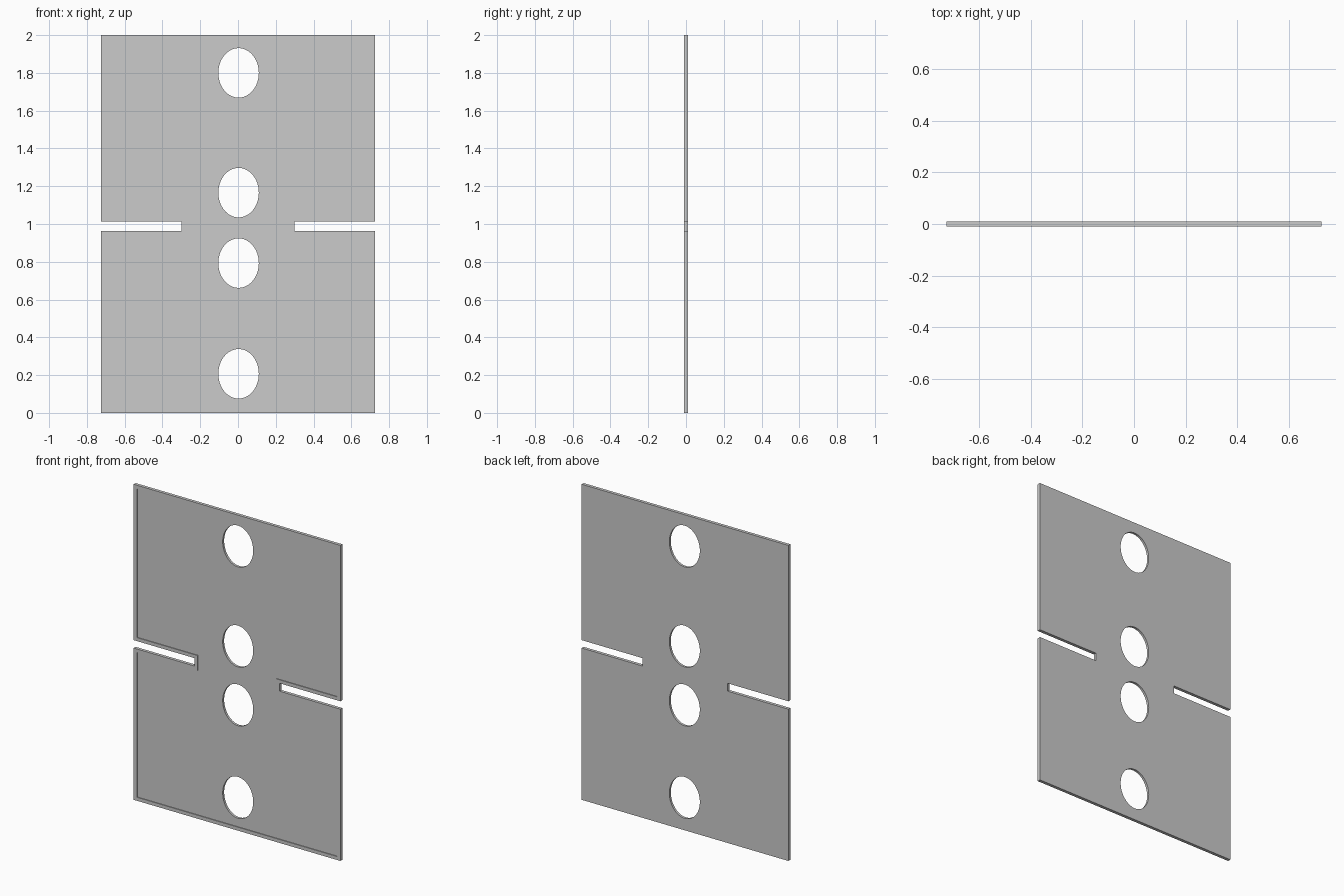
import bpy, bmesh, math

if "Cube" in bpy.data.objects:
    bpy.data.objects.remove(bpy.data.objects["Cube"])

HALF_W, HEIGHT, HALF_T = 0.725, 2.0, 0.01
SLOT_X, SLOT_LO, SLOT_HI = 0.298, 0.962, 1.012
RIM, RECESS = 0.022, 0.005


def outline(d):
    """Slotted plate outline, moved inwards by d."""
    w, s, lo, hi = HALF_W - d, SLOT_X - d, SLOT_LO - d, SLOT_HI + d
    right = [(w, d), (w, lo), (s, lo), (s, hi), (w, hi), (w, HEIGHT - d)]
    return right + [(-x, z) for x, z in reversed(right)]


def ellipse(cz, rx=0.107, rz=0.131, n=64):
    return [(0.003 + rx * math.cos(2 * math.pi * i / n),
             cz + rz * math.sin(2 * math.pi * i / n)) for i in range(n)]


def prism(name, profiles, y0, y1):
    """Extrude x-z profiles along y."""
    bm = bmesh.new()
    for pts in profiles:
        face = bm.faces.new([bm.verts.new((x, y0, z)) for x, z in pts])
        ext = bmesh.ops.extrude_face_region(bm, geom=[face])
        verts = [v for v in ext["geom"] if isinstance(v, bmesh.types.BMVert)]
        bmesh.ops.translate(bm, verts=verts, vec=(0, y1 - y0, 0))
    bmesh.ops.recalc_face_normals(bm, faces=bm.faces[:])
    mesh = bpy.data.meshes.new(name)
    bm.to_mesh(mesh)
    bm.free()
    ob = bpy.data.objects.new(name, mesh)
    bpy.context.collection.objects.link(ob)
    return ob


# Plate with side slots
plate = prism("slotted_plate", [outline(0)], -HALF_T, HALF_T)

# Shallow front recess that leaves a rim, then the four oval holes
cutters = [
    prism("recess_cutter", [outline(RIM)], -0.1, -HALF_T + RECESS),
    prism("hole_cutter", [ellipse(z) for z in (0.207, 0.793, 1.166, 1.80)], -0.2, 0.2),
]
bpy.context.view_layer.objects.active = plate
plate.select_set(True)
for cutter in cutters:
    mod = plate.modifiers.new("cut", "BOOLEAN")
    mod.operation = "DIFFERENCE"
    mod.solver = "EXACT"
    mod.object = cutter
    bpy.ops.object.modifier_apply(modifier=mod.name)
    bpy.data.objects.remove(cutter)

bpy.ops.object.shade_smooth_by_angle(angle=math.radians(30))
